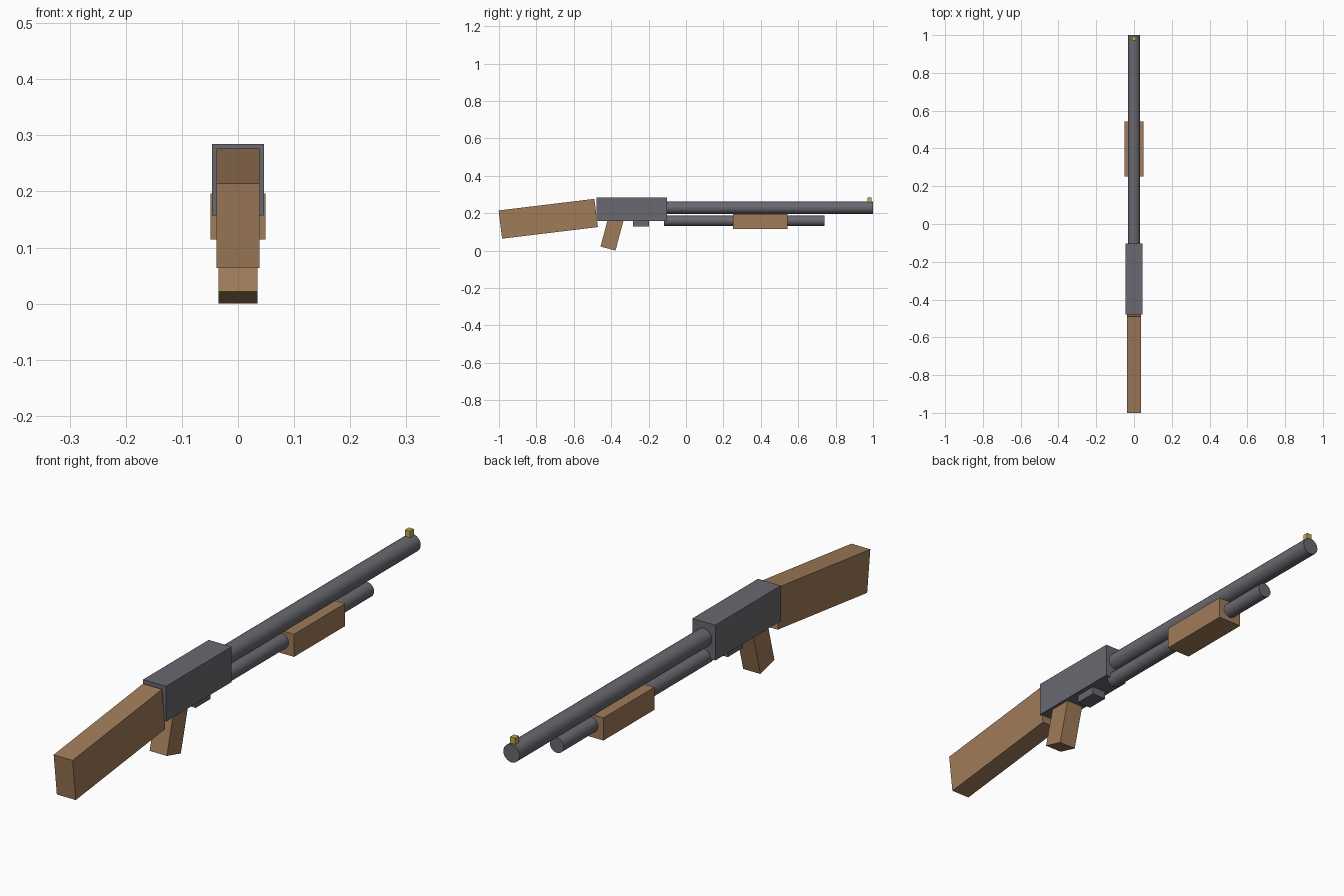
import bpy
import math

cube = bpy.data.objects.get("Cube")
if cube:
    bpy.data.objects.remove(cube, do_unlink=True)


def material(name, rgb):
    mat = bpy.data.materials.new(name)
    mat.use_nodes = True
    colour = (*rgb, 1.0)
    mat.diffuse_color = colour
    mat.node_tree.nodes["Principled BSDF"].inputs["Base Color"].default_value = colour
    return mat


steel = material("dark_steel", (0.14, 0.14, 0.16))
wood = material("brown_wood", (0.35, 0.20, 0.10))
brass = material("brass", (0.52, 0.43, 0.08))


def box(name, mat, size, centre, tilt=0.0):
    """Box of full size (x, y, z), tilted about x in degrees."""
    bpy.ops.mesh.primitive_cube_add(size=1, location=centre)
    obj = bpy.context.object
    obj.name = name
    obj.scale = size
    obj.rotation_euler.x = math.radians(tilt)
    obj.data.materials.append(mat)
    return obj


def tube(name, mat, radius, y0, y1, z):
    """Round bar running along y."""
    bpy.ops.mesh.primitive_cylinder_add(
        vertices=24, radius=radius, depth=y1 - y0,
        location=(0, (y0 + y1) / 2, z), rotation=(math.pi / 2, 0, 0))
    obj = bpy.context.object
    obj.name = name
    obj.data.materials.append(mat)
    bpy.ops.object.shade_smooth_by_angle(angle=math.radians(35))
    return obj


# Metal body
box("receiver", steel, (0.092, 0.376, 0.128), (0, -0.29, 0.221))
box("trigger_block", steel, (0.058, 0.086, 0.05), (0, -0.241, 0.153))
tube("barrel", steel, 0.0325, -0.12, 1.0, 0.229)
tube("magazine_tube", steel, 0.0275, -0.118, 0.74, 0.159)

# Wooden furniture
box("stock", wood, (0.076, 0.516, 0.152), (0, -0.7365, 0.170), 6.9)
box("fore_end", wood, (0.098, 0.292, 0.082), (0, 0.397, 0.155))

# Grip leans forward, with its top end buried in the receiver
lean, length = 15, 0.17
angle = math.radians(lean)
box("grip", wood, (0.069, 0.083, length),
    (0, -0.417 + math.sin(angle) * length / 2,
     0.0108 + math.cos(angle) * length / 2), -lean)

# Front bead
box("front_sight", brass, (0.02, 0.022, 0.03), (0, 0.982, 0.269))
